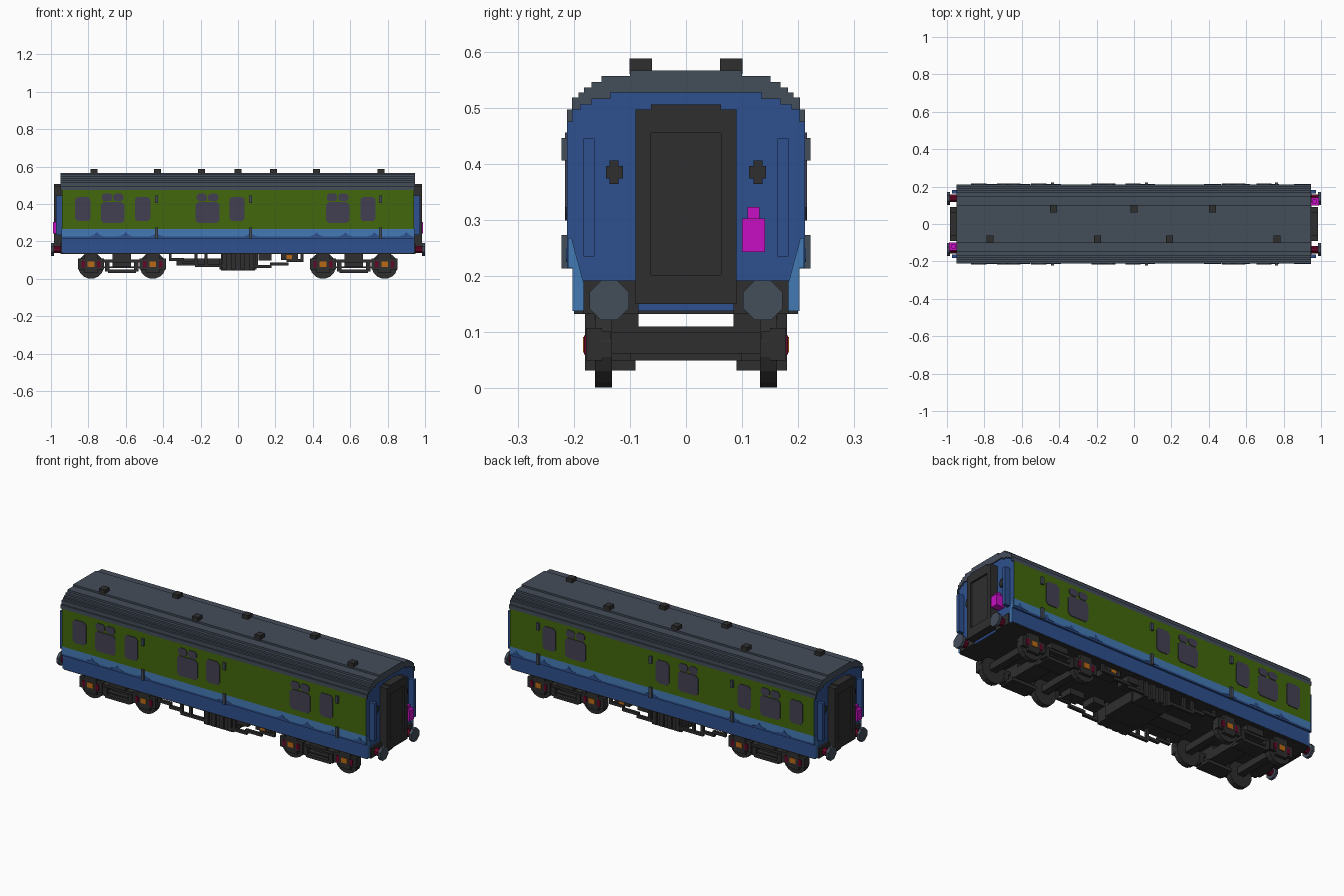
import bpy, bmesh, math
from mathutils import Matrix, Vector

if "Cube" in bpy.data.objects:
    bpy.data.objects.remove(bpy.data.objects["Cube"])


def material(name, r, g, b):
    lin = [((c / 255 + 0.055) / 1.055) ** 2.4 if c > 10 else c / 3294 for c in (r, g, b)]
    m = bpy.data.materials.new(name)
    m.use_nodes = True
    m.diffuse_color = (*lin, 1)
    m.node_tree.nodes["Principled BSDF"].inputs["Base Color"].default_value = (*lin, 1)
    return m


GREEN = material("green", 66, 104, 12)
BLUE = material("dark blue", 46, 80, 142)
LIGHT = material("light blue", 67, 122, 180)
ROOF = material("slate grey", 68, 77, 90)
DARK = material("charcoal", 46, 46, 46)
GLASS = material("window grey", 66, 64, 82)
PINK = material("magenta", 200, 16, 196)
RED = material("dark red", 100, 6, 38)
ORANGE = material("orange", 186, 106, 22)


def finish(name, bm, *mats):
    bmesh.ops.recalc_face_normals(bm, faces=bm.faces)
    me = bpy.data.meshes.new(name)
    bm.to_mesh(me)
    bm.free()
    for m in mats:
        me.materials.append(m)
    ob = bpy.data.objects.new(name, me)
    bpy.context.scene.collection.objects.link(ob)
    return ob


def boxes(name, mat, *items):
    """Each item is (x0, x1, y0, y1, z0, z1)."""
    bm = bmesh.new()
    for x0, x1, y0, y1, z0, z1 in items:
        mid = Vector((x0 + x1, y0 + y1, z0 + z1)) / 2
        size = Vector((abs(x1 - x0), abs(y1 - y0), abs(z1 - z0)))
        bmesh.ops.create_cube(bm, size=1, matrix=Matrix.Translation(mid) @ Matrix.Diagonal((*size, 1)))
    return finish(name, bm, mat)


def prism(name, profile, axis, lo, hi, *mats):
    """Extrude a profile along x (profile is y, z) or along y (profile is x, z)."""
    bm = bmesh.new()
    put = (lambda p, t: (t, *p)) if axis == "x" else (lambda p, t: (p[0], t, p[1]))
    a = [bm.verts.new(put(p, lo)) for p in profile]
    b = [bm.verts.new(put(p, hi)) for p in profile]
    bm.faces.new(a)
    bm.faces.new(b)
    for i in range(len(a)):
        j = (i + 1) % len(a)
        bm.faces.new((a[i], a[j], b[j], b[i]))
    return finish(name, bm, *mats)


def disc(name, mat, centre, radius, depth, axis, sides):
    bm = bmesh.new()
    turn = Matrix.Rotation(math.pi / 2, 4, "Y" if axis == "x" else "X")
    spin = Matrix.Rotation(math.pi / sides, 4, "Z")
    bmesh.ops.create_cone(bm, cap_ends=True, segments=sides, radius1=radius, radius2=radius,
                          depth=depth, matrix=Matrix.Translation(centre) @ turn @ spin)
    return finish(name, bm, mat)


def both(half):
    return half + [(-y, z) for y, z in reversed(half)]


# Body shell, coloured by height on the sides and blue on the ends
half = [(.202, .138), (.202, .215), (.212, .215), (.212, .226), (.212, .266), (.212, .476),
        (.203, .476), (.203, .497), (.19, .497), (.19, .507), (.17, .507), (.17, .517),
        (.14, .517), (.14, .528)]
body = prism("body", both(half), "x", -.94, .94, BLUE, LIGHT, GREEN)
for f in body.data.polygons:
    if abs(f.normal.x) < .5 and f.center.z > .226:
        f.material_index = 1 if f.center.z < .266 else 2
boxes("floor", DARK, (-.935, .935, -.2, .2, .133, .139))

# Stepped roof arch
outer = [(.212, .475), (.212, .497), (.203, .497), (.203, .518), (.192, .518), (.192, .527),
         (.182, .527), (.182, .536), (.168, .536), (.168, .546), (.151, .546), (.151, .557),
         (.1, .557), (.1, .567)]
inner = [(.202, .475), (.202, .497), (.188, .497), (.188, .506), (.168, .506), (.168, .516),
         (.135, .516), (.135, .527)]
prism("roof", both(outer) + [(-y, z) for y, z in inner] + inner[::-1], "x", -.948, .946, ROOF)

# Roof ventilators
for y, xs in ((.081, (-.43, 0, .42)), (-.081, (-.77, -.195, .19, .765))):
    boxes("roof_vents", DARK, *[(x - .018, x + .018, y - .02, y + .02, .56, .588) for x in xs])


def pane(name, x0, x1, z0, z1, s, c):
    pts = [(x0 + c, z0), (x1 - c, z0), (x1, z0 + c), (x1, z1 - c),
           (x1 - c, z1), (x0 + c, z1), (x0, z1 - c), (x0, z0 + c)]
    prism(name, pts, "y", s * .208, s * .2155, GLASS)


# Side details, the same on both sides
for s in (-1, 1):
    for x in (-.83, -.51, -.005, .695):
        pane("small_window", x - .041, x + .041, .308, .438, s, .014)
    for x in (-.67, -.163, .533):
        pane("large_window", x - .063, x + .063, .299, .41, s, .014)
        pane("top_light", x - .058, x - .003, .415, .456, s, .011)
        pane("top_light", x + .003, x + .058, .415, .456, s, .011)
    for x in (-.436, .067, .763):
        boxes("door_handles", ROOF, (x - .008, x + .008, s * .21, s * .222, .406, .446),
              (x - .008, x + .008, s * .2, s * .222, .235, .273),
              (x - .008, x + .008, s * .2, s * .222, .214, .235))
    for x in (-.755, -.6, -.436, .067, .42, .575, .73, .9):
        prism("waist_peak", [(x - .045, .225), (x + .045, .225), (x + .015, .234), (x, .25),
                             (x - .015, .234)], "y", s * .209, s * .2135, BLUE)


# Ends: gangway, rails, lamps, buffers
for e in (-1, 1):
    boxes("gangway_frame", DARK, (e * .93, e * .985, -.09, -.062, .15, .497),
          (e * .93, e * .985, .062, .09, .15, .497),
          (e * .93, e * .985, -.062, .062, .455, .506),
          (e * .93, e * .985, -.062, .062, .15, .202))
    boxes("gangway_door", DARK, (e * .93, e * .975, -.062, .062, .2, .457))
    for s in (-1, 1):
        boxes("end_rail", BLUE, (e * .935, e * .972, s * .163, s * .183, .235, .445))
        boxes("lamp_bracket", DARK, (e * .935, e * .95, s * .112, s * .143, .374, .396),
              (e * .935, e * .95, s * .12, s * .136, .364, .406))
        boxes("buffer_beam", DARK, (e * .9, e * .95, s * .085, s * .183, .133, .192))
        disc("buffer_shaft", RED, (e * .965, s * .137, .157), .021, .05, "x", 8)
        disc("buffer_head", ROOF, (e * .992, s * .137, .157), .038, .016, "x", 8)
        tri = [(.21, .268), (.204, .268), (.183, .19), (.183, .138), (.202, .138), (.202, .215), (.21, .215)]
        prism("end_corner", [(s * y, z) for y, z in tri], "x", e * .937, e * .943, LIGHT)
    boxes("tail_box", PINK, (e * .94, e * .99, e * .1, e * .141, .243, .303),
          (e * .955, e * .975, e * .11, e * .131, .303, .323))

# Bogies
for c in (-.621, .619):
    boxes("bogie_bolster", DARK, (c - .05, c + .05, -.15, .15, .062, .11))
    for s in (-1, 1):
        boxes("bogie_frame", DARK, (c - .235, c + .235, s * .135, s * .172, .086, .102),
              (c - .075, c + .075, s * .09, s * .178, .032, .05),
              (c - .1, c + .1, s * .135, s * .172, .058, .066),
              (c - .05, c + .05, s * .085, s * .178, .1, .137),
              (c - .09, c - .065, s * .135, s * .178, .04, .09),
              (c + .065, c + .09, s * .135, s * .178, .04, .09))
    for d in (-.165, .165):
        x = c + d
        boxes("axle", DARK, (x - .02, x + .02, -.15, .15, .062, .1))
        for s in (-1, 1):
            disc("wheel", DARK, (x, s * .147, .07), .07, .03, "y", 16)
            boxes("axle_box", DARK, (x - .035, x + .035, s * .14, s * .18, .032, .137),
                  (x - .07, x + .07, s * .15, s * .178, .05, .108))
            boxes("axle_cover", ORANGE, (x - .018, x + .018, s * .17, s * .184, .064, .092))
            boxes("spring_ends", RED, *[(x + k - .009, x + k + .009, s * .17, s * .182, .06, .094)
                                        for k in (-.042, .042)])

# Underframe: stepped truss and equipment boxes on each side
truss = [(-.37, -.29, .095), (-.3, -.22, .078), (-.23, -.08, .062),
         (.08, .18, .058), (.17, .27, .072), (.26, .35, .09)]
for s in (-1, 1):
    boxes("truss", DARK, *[(a, b, s * .165, s * .18, z, z + .016) for a, b, z in truss],
          *[(x - .008, x + .008, s * .165, s * .18, .07, .137) for x in (-.225, -.17, .1)],
          (-.37, -.355, s * .165, s * .18, .1, .137), (.335, .35, s * .165, s * .18, .095, .137))
    boxes("battery_boxes", DARK, (-.09, .09, s * .09, s * .17, .045, .137),
          *[(x - .012, x + .012, s * .16, s * .18, .05, .137) for x in (-.07, -.025, .025, .07)],
          (.11, .18, s * .09, s * .17, .098, .137), (.23, .32, s * .1, s * .172, .1, .137))
    boxes("equipment_plate", ORANGE, (.26, .29, s * .168, s * .177, .105, .127))
boxes("underframe_tank", DARK, (-.1, .1, -.1, .1, .05, .108), (-.33, -.1, -.04, .04, .07, .108))
